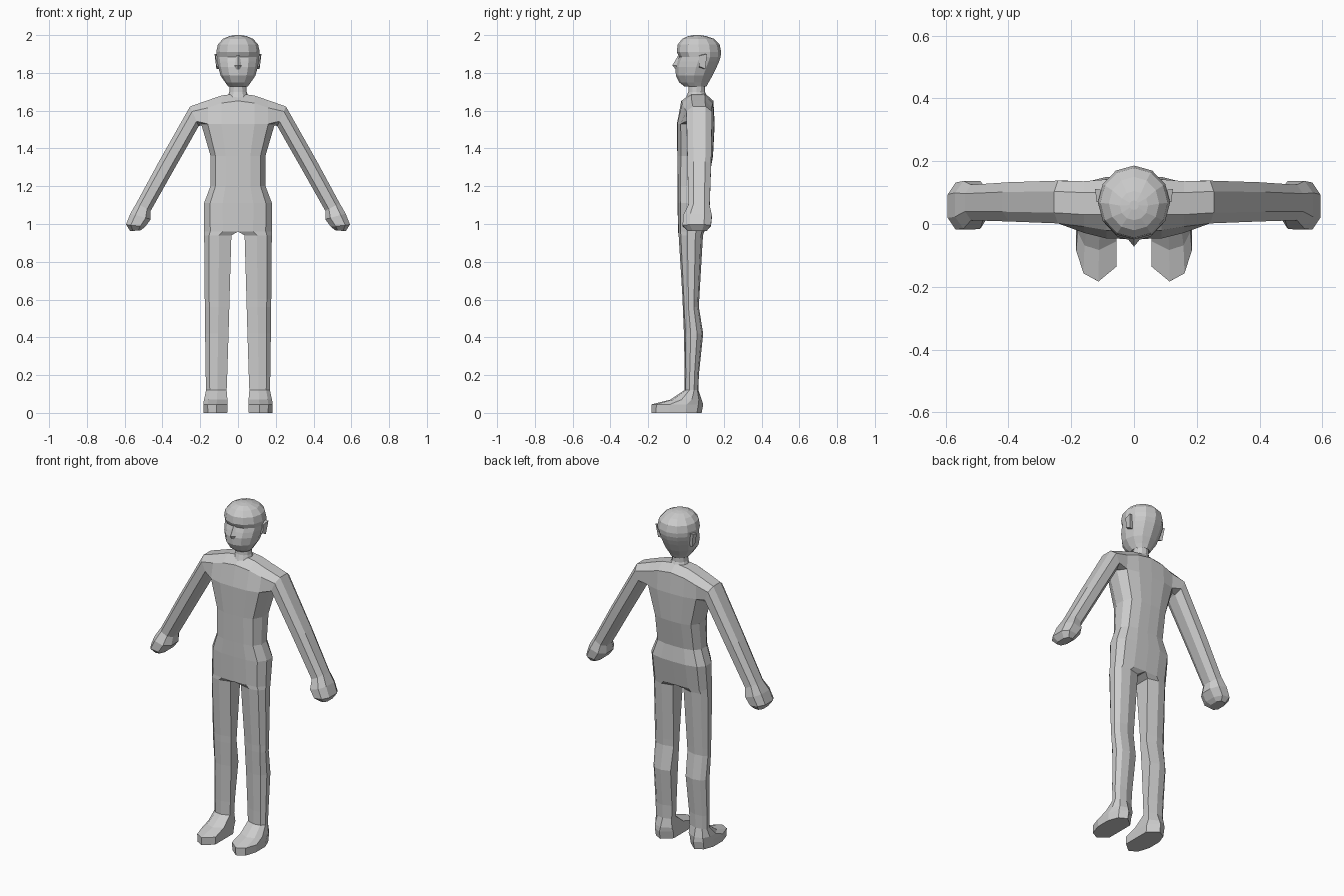
import bpy, bmesh, math
from mathutils import Vector

if "Cube" in bpy.data.objects:
    bpy.data.objects.remove(bpy.data.objects["Cube"])


def loft(bm, rings, closed=False, cap=False):
    """Skin a list of equal-length point rows with quads."""
    rows = [[bm.verts.new(p) for p in r] for r in rings]
    n = len(rows[0])
    for a, b in zip(rows, rows[1:]):
        for i in range(n if closed else n - 1):
            j = (i + 1) % n
            bm.faces.new((a[i], a[j], b[j], b[i]))
    if cap:
        bm.faces.new(rows[-1])


def finish(name, bm):
    """Weld the half model, then mirror it across x = 0."""
    bmesh.ops.remove_doubles(bm, verts=bm.verts[:], dist=0.0005)
    bmesh.ops.recalc_face_normals(bm, faces=bm.faces[:])
    me = bpy.data.meshes.new(name)
    bm.to_mesh(me)
    bm.free()
    ob = bpy.data.objects.new(name, me)
    bpy.context.collection.objects.link(ob)
    m = ob.modifiers.new("Mirror", 'MIRROR')
    m.use_clip = True
    m.merge_threshold = 0.0005
    return ob


def slab(z, xi, xo, yf, yb, e=0.0):
    """Eight points from inner front round the outside to inner back."""
    w, d = xo - xi, yb - yf
    pts = [(0, yf + e), (.45, yf + .002), (.82, yf + .1 * d), (1, yf + .36 * d),
           (1, yb - .32 * d), (.82, yb - .1 * d), (.45, yb - .002), (0, yb - e)]
    return [Vector((xi + t * w, y, z)) for t, y in pts]


def arm_ring(ox, oz, ix, iz, yf, yb):
    """Octagon spanning an inner and an outer edge point."""
    d = yb - yf
    pts = [(0, yf + .28 * d), (.25, yf), (.75, yf), (1, yf + .25 * d),
           (1, yb - .25 * d), (.75, yb), (.25, yb), (0, yb - .28 * d)]
    return [Vector((ix + t * (ox - ix), y, iz + t * (oz - iz))) for t, y in pts]


bm = bmesh.new()

# torso, from chest down to hips
torso = [slab(*r) for r in [
    (1.53, 0, .195, -.048, .152), (1.36, 0, .145, -.046, .143),
    (1.20, 0, .146, -.045, .115), (1.11, 0, .180, -.045, .125),
    (.96, 0, .179, -.042, .098)]]
loft(bm, torso)

# leg and foot
leg = [slab(*r, .018) for r in [
    (.94, .035, .179, -.041, .092), (.60, .045, .176, -.020, .072),
    (.56, .046, .175, -.019, .070), (.42, .050, .174, -.013, .093),
    (.20, .057, .171, -.009, .070), (.12, .060, .169, -.010, .068)]]
foot = [slab(*r) for r in [
    (.07, .056, .180, -.085, .085, .03), (.045, .055, .184, -.185, .093, .05),
    (.0, .057, .182, -.185, .085, .05)]]
loft(bm, [torso[-1]] + leg + foot, closed=True, cap=True)

# shoulder yoke over the chest
chest = torso[0]
cols = []
for k, (zt, yf, yb) in enumerate([(1.692, -.025, .145), (1.68, -.02, .142), (1.655, -.008, .136)]):
    x = chest[k].x
    cols.append([chest[k], Vector((x, yf, zt - .04)), Vector((x, .03, zt)),
                 Vector((x, .10, zt)), Vector((x, yb, zt - .04)), chest[7 - k]])
loft(bm, cols)

# arm and fist
arm = [arm_ring(*r) for r in [
    (.254, 1.622, .208, 1.518, .002, .138), (.419, 1.33, .335, 1.295, .008, .133),
    (.538, 1.11, .462, 1.07, .012, .125), (.570, 1.055, .462, 1.025, -.015, .137),
    (.593, .997, .492, .985, -.018, .132), (.570, .962, .514, .967, .01, .11)]]
loft(bm, [[chest[3]] + cols[2] + [chest[4]]] + arm, closed=True, cap=True)
finish("body", bm)


def oval(z, w, yf, yb):
    """Right half of a twelve-sided head section."""
    c, r = (yf + yb) / 2, (yb - yf) / 2
    return [(w * math.sin(math.pi * k / 6), c - r * math.cos(math.pi * k / 6), z) for k in range(7)]


# neck and head
bm = bmesh.new()
loft(bm, [oval(*r) for r in [
    (1.67, .056, .0, .115), (1.70, .046, .012, .10), (1.735, .044, .015, .10),
    (1.728, .052, -.008, .108), (1.75, .068, -.036, .12), (1.785, .092, -.054, .14),
    (1.83, .105, -.055, .162), (1.86, .110, -.046, .175), (1.885, .113, -.036, .183),
    (1.91, .115, -.049, .186), (1.95, .107, -.044, .178), (1.98, .080, -.02, .15),
    (1.995, .045, .012, .105), (2.0, .015, .045, .075)]], cap=True)
finish("head", bm)

# nose wedge
bm = bmesh.new()
loft(bm, [[(0, -.04, 1.895), (.008, -.036, 1.895)],
          [(0, -.072, 1.84), (.018, -.05, 1.838)],
          [(0, -.052, 1.815), (.012, -.05, 1.818)]])
finish("nose", bm)

# ears
bm = bmesh.new()
loft(bm, [[(.100, .068, 1.83), (.100, .068, 1.895), (.100, .108, 1.90), (.095, .10, 1.82)],
          [(.114, .070, 1.835), (.119, .070, 1.89), (.124, .112, 1.90), (.114, .102, 1.82)]],
     closed=True, cap=True)
finish("ears", bm)
